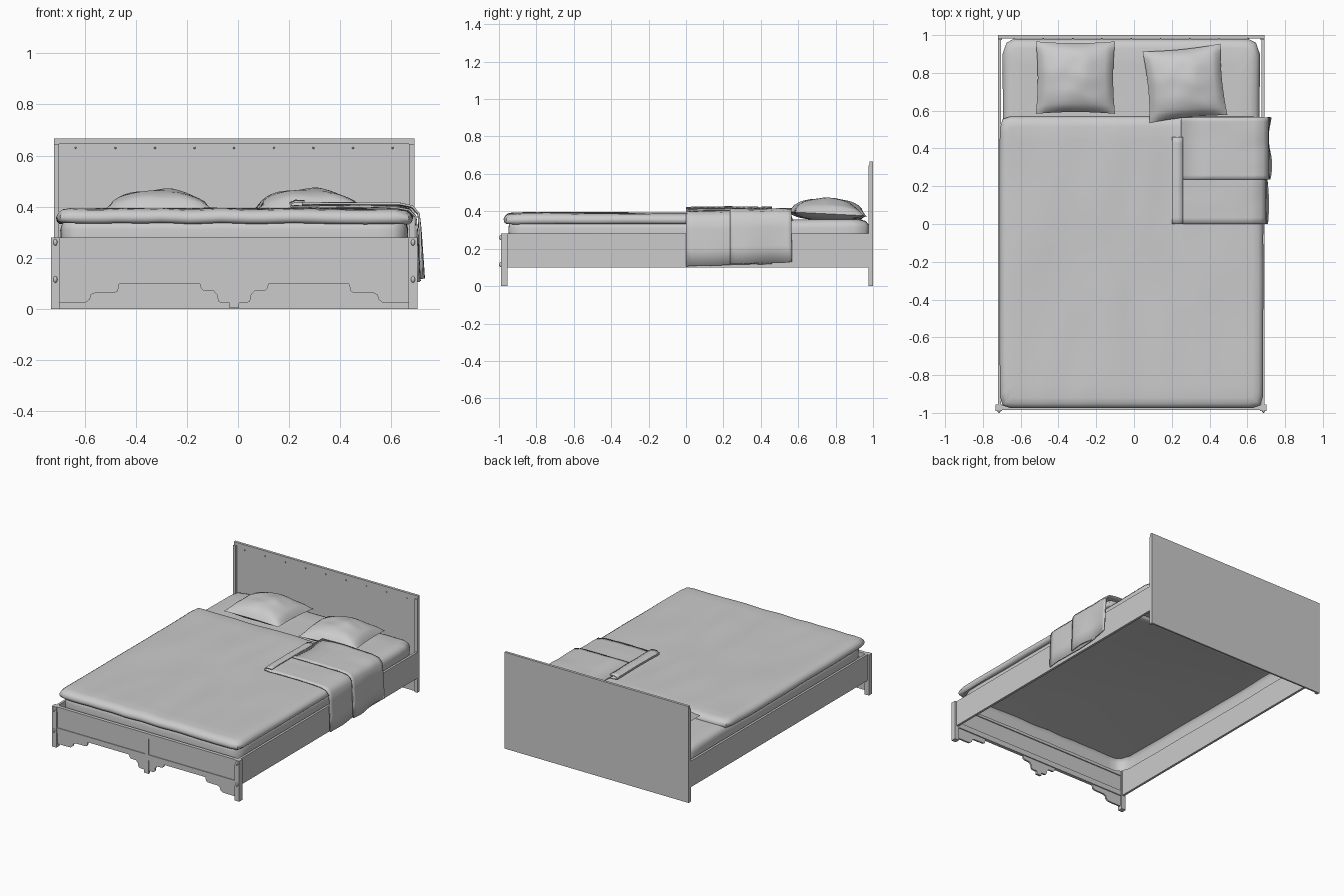
import bpy, bmesh, math
from mathutils import Vector, noise

if "Cube" in bpy.data.objects:
    bpy.data.objects.remove(bpy.data.objects["Cube"], do_unlink=True)

grey = bpy.data.materials.new("plain grey")
grey.use_nodes = True
grey.diffuse_color = (0.6, 0.6, 0.6, 1)
grey.node_tree.nodes["Principled BSDF"].inputs["Base Color"].default_value = (0.6, 0.6, 0.6, 1)
CX = -0.015  # centre line of the frame


def finish(name, bm, smooth=False, recalc=True):
    if recalc:
        bmesh.ops.recalc_face_normals(bm, faces=bm.faces)
    mesh = bpy.data.meshes.new(name)
    bm.to_mesh(mesh)
    bm.free()
    mesh.materials.append(grey)
    obj = bpy.data.objects.new(name, mesh)
    bpy.context.collection.objects.link(obj)
    if smooth:
        bpy.ops.object.select_all(action='DESELECT')
        obj.select_set(True)
        bpy.context.view_layer.objects.active = obj
        bpy.ops.object.shade_smooth_by_angle(angle=math.radians(50))
    return obj


def box(name, x, y, z):
    bm = bmesh.new()
    bmesh.ops.create_cube(bm, size=1)
    for v in bm.verts:
        v.co = [lo + (c + 0.5) * (hi - lo) for c, (lo, hi) in zip(v.co, (x, y, z))]
    return finish(name, bm)


def knob(name, centre, size):
    bm = bmesh.new()
    bmesh.ops.create_uvsphere(bm, u_segments=12, v_segments=8, radius=1)
    for v in bm.verts:
        v.co = Vector(centre) + v.co * Vector(size)
    return finish(name, bm, True)


def wrinkle(x, y, amount):
    return amount * noise.noise(Vector((x * 7, y * 2.5, 0.3)))


def soft_sheet(name, x, y, radius, profile, amount, closed):
    """Rounded rectangle rings; profile is (inset, z) from the top outwards."""
    bm = bmesh.new()
    n = 24
    steps = [-1 + 2 * i / n for i in range(n)]
    square = ([(s, -1) for s in steps] + [(1, s) for s in steps]
              + [(-s, 1) for s in steps] + [(-1, -s) for s in steps])
    mx, my = sum(x) / 2, sum(y) / 2
    top = profile[0]
    levels = [(k / 10, *top) for k in range(1, 10)] + [(1, *p) for p in profile]
    rings = []
    for scale, inset, z in levels:
        a, b = (x[1] - x[0]) / 2 - inset, (y[1] - y[0]) / 2 - inset
        r = max(radius - inset, 0.012)
        ring = []
        for px, py in square:
            q = Vector((px * a, py * b))
            core = Vector((max(r - a, min(a - r, q.x)), max(r - b, min(b - r, q.y))))
            if (q - core).length > r:
                q = core + (q - core).normalized() * r
            q = q * scale + Vector((mx, my))
            w = wrinkle(q.x, q.y, amount)
            ring.append(bm.verts.new((q.x + w * 0.5 * (scale == 1), q.y, z + w)))
        rings.append(ring)
    bm.faces.new(rings[0])
    for inner, outer in zip(rings, rings[1:]):
        for i in range(len(inner)):
            j = (i + 1) % len(inner)
            bm.faces.new((inner[i], outer[i], outer[j], inner[j]))
    if closed:
        bm.faces.new(rings[-1][::-1])
    return finish(name, bm, True, closed)


def pillow(name, centre, half, height, turn, tilt):
    bm = bmesh.new()
    for side in (1, -0.45):
        made = bmesh.ops.create_grid(bm, x_segments=18, y_segments=18, size=1)
        for v in made["verts"]:
            u, w = v.co.x, v.co.y
            bulge = (max(0, 1 - u * u) * max(0, 1 - w * w)) ** 0.5
            v.co = (u * half[0] * (1 - 0.05 * (1 - w * w)),
                    w * half[1] * (1 - 0.05 * (1 - u * u)),
                    side * bulge * (height + 0.012 * noise.noise(Vector((u * 2, w * 2, turn)))))
    bmesh.ops.remove_doubles(bm, verts=bm.verts, dist=0.0005)
    obj = finish(name, bm, True)
    obj.location = centre
    obj.rotation_euler = (tilt, 0, turn)


def draped(name, path, y, thickness, flare):
    """Cloth strip following an x-z path, with wavy hem."""
    bm = bmesh.new()
    rows, m = [], 14
    for i, (px, pz) in enumerate(path):
        hang = max(0, 0.36 - pz) / 0.26
        row = []
        for k in range(m + 1):
            t = k / m
            yy = y[0] + (y[1] - y[0]) * t
            row.append(bm.verts.new((px + flare * hang * math.sin(t * 7), yy,
                                     pz + wrinkle(px, yy * 4, 0.005) + hang * 0.015 * t)))
        rows.append(row)
    for a, b in zip(rows, rows[1:]):
        for k in range(m):
            bm.faces.new((a[k], b[k], b[k + 1], a[k + 1]))
    obj = finish(name, bm, True)
    mod = obj.modifiers.new("thickness", 'SOLIDIFY')
    mod.thickness = thickness
    mod.offset = 0


# Headboard: panel, edge posts, top strip and small studs
box("headboard_panel", (-0.72, 0.69), (0.988, 1.0), (0, 0.667))
box("headboard_top_strip", (-0.72, 0.69), (0.982, 0.988), (0.645, 0.667))
for side, label in ((-1, "right"), (1, "left")):
    ex = CX + side * 0.705
    box("headboard_post_" + label, sorted((ex, ex - side * 0.02)), (0.975, 0.988), (0, 0.645))
    # Side rail, foot post and its bolts
    box("side_rail_" + label, sorted((ex, ex - side * 0.016)), (-0.96, 0.985), (0.1, 0.28))
    px = CX + side * 0.7
    box("foot_post_" + label, (px - 0.017, px + 0.017), (-0.99, -0.955), (0, 0.28))
    for z in (0.115, 0.26):
        knob("foot_bolt_" + label, (px, -0.99, z), (0.008, 0.01, 0.013))
for i in range(9):
    knob("headboard_stud", (CX + (i - 4) * 0.155, 0.982, 0.63), (0.004, 0.003, 0.004))

# Footboard: scalloped board mirrored about the centre, with raised rails
half = [(0.018, 0.003), (0.018, 0.023), (0.05, 0.023), (0.062, 0.03), (0.067, 0.055),
        (0.08, 0.069), (0.12, 0.071), (0.13, 0.08), (0.135, 0.098), (0.45, 0.098),
        (0.455, 0.07), (0.465, 0.064), (0.545, 0.062), (0.56, 0.055), (0.565, 0.037),
        (0.58, 0.025), (0.61, 0.023), (0.685, 0.023), (0.685, 0.28)]
bm = bmesh.new()
outline = half + [(-x, z) for x, z in reversed(half)]
face = bm.faces.new([bm.verts.new((CX + x, -0.979, z)) for x, z in outline])
moved = bmesh.ops.extrude_face_region(bm, geom=[face])["geom"]
bmesh.ops.translate(bm, vec=(0, 0.012, 0), verts=[v for v in moved if isinstance(v, bmesh.types.BMVert)])
finish("footboard", bm)
span = (CX - 0.685, CX + 0.685)
box("footboard_top_rail", span, (-0.984, -0.96), (0.245, 0.28))
box("footboard_lower_rail", span, (-0.984, -0.96), (0.098, 0.135))
box("footboard_centre_stile", (CX - 0.018, CX + 0.018), (-0.983, -0.97), (0.003, 0.28))

# Mattress, open underneath, and the duvet over it
soft_sheet("mattress", (-0.695, 0.665), (-0.95, 0.98), 0.07,
           [(0.05, 0.354), (0.02, 0.346), (0.006, 0.33), (0, 0.31), (0.004, 0.25)], 0.006, False)
soft_sheet("duvet", (-0.712, 0.685), (-0.975, 0.57), 0.05,
           [(0.055, 0.391), (0.025, 0.386), (0.008, 0.374), (0, 0.357),
            (0.004, 0.342), (0.015, 0.333), (0.045, 0.338)], 0.008, True)

# Pillows
pillow("pillow_right", (-0.31, 0.775, 0.383), (0.21, 0.192), 0.085, 0, -0.05)
pillow("pillow_left", (0.27, 0.745, 0.386), (0.207, 0.19), 0.085, 0.1, -0.05)

# Folded throw blanket: lower layer with a rolled edge, upper layer over it
fall = [(0.4, 0.402), (0.52, 0.4), (0.62, 0.398), (0.67, 0.388), (0.695, 0.36),
        (0.7, 0.3), (0.703, 0.2), (0.706, 0.105)]
roll = [(0.26, 0.42), (0.225, 0.422), (0.205, 0.414), (0.207, 0.403), (0.24, 0.4)]
draped("throw_lower_layer", roll + fall, (0.0, 0.46), 0.007, 0.006)
draped("throw_upper_layer", [(0.25, 0.41)] + [(x + 0.012, z + 0.011) for x, z in fall],
       (0.235, 0.565), 0.009, 0.01)
